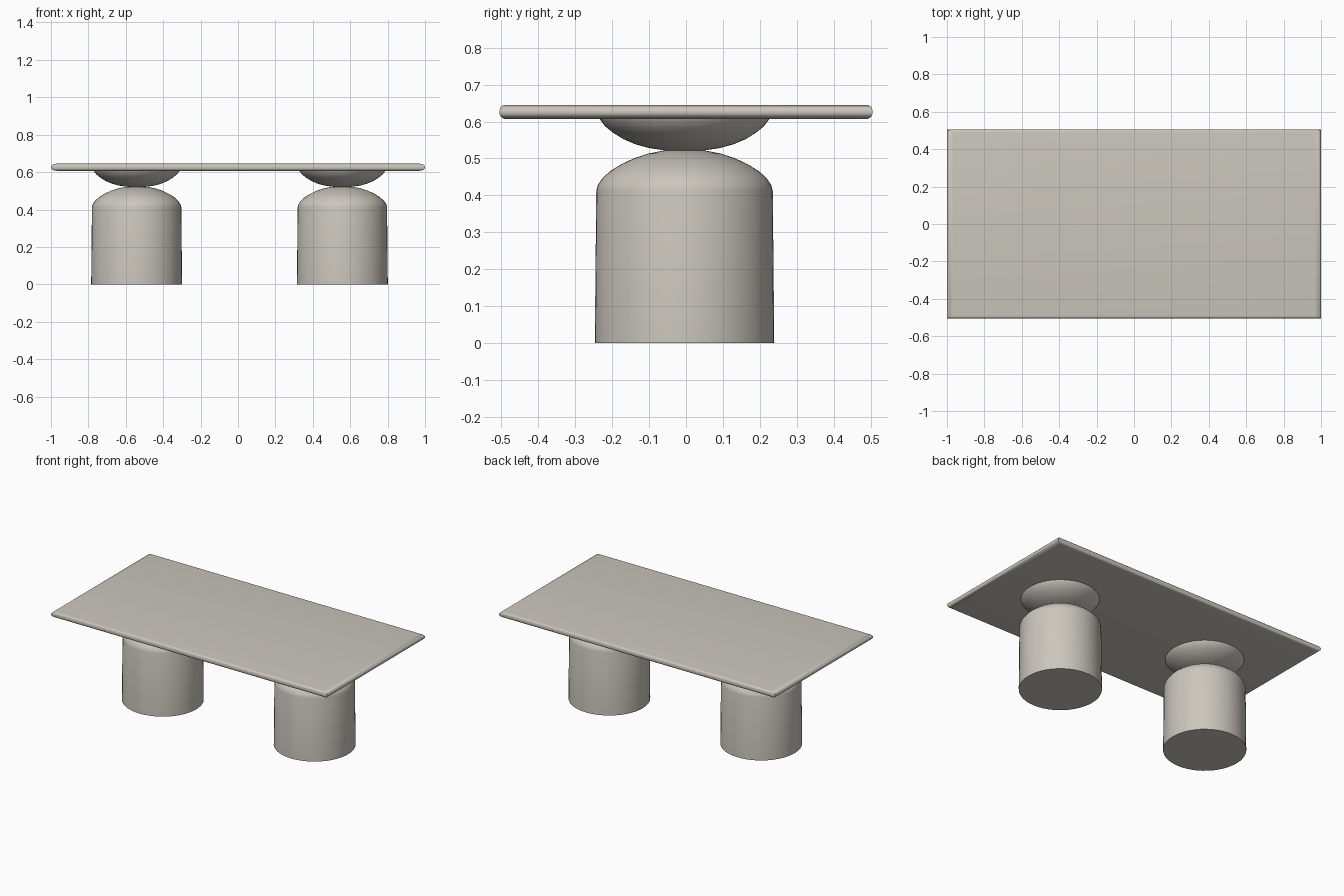
import bpy, bmesh, math

if "Cube" in bpy.data.objects:
    bpy.data.objects.remove(bpy.data.objects["Cube"])

mat = bpy.data.materials.new("warm grey stone")
mat.diffuse_color = (0.60, 0.57, 0.51, 1)
mat.use_nodes = True
mat.node_tree.nodes["Principled BSDF"].inputs["Base Color"].default_value = mat.diffuse_color


def finish(name, bm, angle):
    bmesh.ops.recalc_face_normals(bm, faces=bm.faces)
    me = bpy.data.meshes.new(name)
    bm.to_mesh(me)
    bm.free()
    me.materials.append(mat)
    ob = bpy.data.objects.new(name, me)
    bpy.context.collection.objects.link(ob)
    bpy.ops.object.select_all(action='DESELECT')
    ob.select_set(True)
    bpy.context.view_layer.objects.active = ob
    bpy.ops.object.shade_smooth_by_angle(angle=math.radians(angle))
    return ob


def loft(name, rings, angle):
    # skin a stack of closed rings and cap both ends
    bm = bmesh.new()
    loops = [[bm.verts.new(p) for p in ring] for ring in rings]
    for a, b in zip(loops, loops[1:]):
        n = len(a)
        for i in range(n):
            j = (i + 1) % n
            bm.faces.new((a[i], a[j], b[j], b[i]))
    bm.faces.new(loops[0][::-1])
    bm.faces.new(loops[-1])
    return finish(name, bm, angle)


def lathe(name, cx, cy, profile, n=48):
    rings = [[(cx + r * math.cos(2 * math.pi * i / n),
               cy + r * math.sin(2 * math.pi * i / n), z) for i in range(n)]
             for r, z in profile]
    return loft(name, rings, 40)


# table top: sharp plan corners, rounded edge stretched along x
HX, HY, Z0, Z1, R = 1.0, 0.505, 0.607, 0.645, 0.016
steps = [math.pi / 2 * k / 5 for k in range(6)]
edge = [(R * (1 - math.sin(a)), Z0 + R * (1 - math.cos(a))) for a in steps]
edge += [(d, Z0 + Z1 - z) for d, z in reversed(edge)]
rings = []
for d, z in edge:
    x, y = HX - 2 * d, HY - d
    rings.append([(-x, -y, z), (x, -y, z), (x, y, z), (-x, y, z)])
loft("table_top", rings, 35)

# two pedestals, each a domed drum with a shallow bowl above it
drum = [(0.243, 0.0), (0.239, 0.412), (0.235, 0.428), (0.222, 0.447),
        (0.201, 0.466), (0.172, 0.484), (0.138, 0.500), (0.100, 0.513),
        (0.058, 0.521), (0.02, 0.523)]
bowl = [(0.02, 0.520), (0.055, 0.522), (0.095, 0.528), (0.132, 0.538),
        (0.165, 0.552), (0.194, 0.570), (0.215, 0.587), (0.230, 0.607),
        (0.234, 0.618)]
for side, cx in (("left", -0.542), ("right", 0.558)):
    lathe(side + "_drum", cx, -0.004, drum)
    lathe(side + "_bowl", cx, -0.004, bowl)
